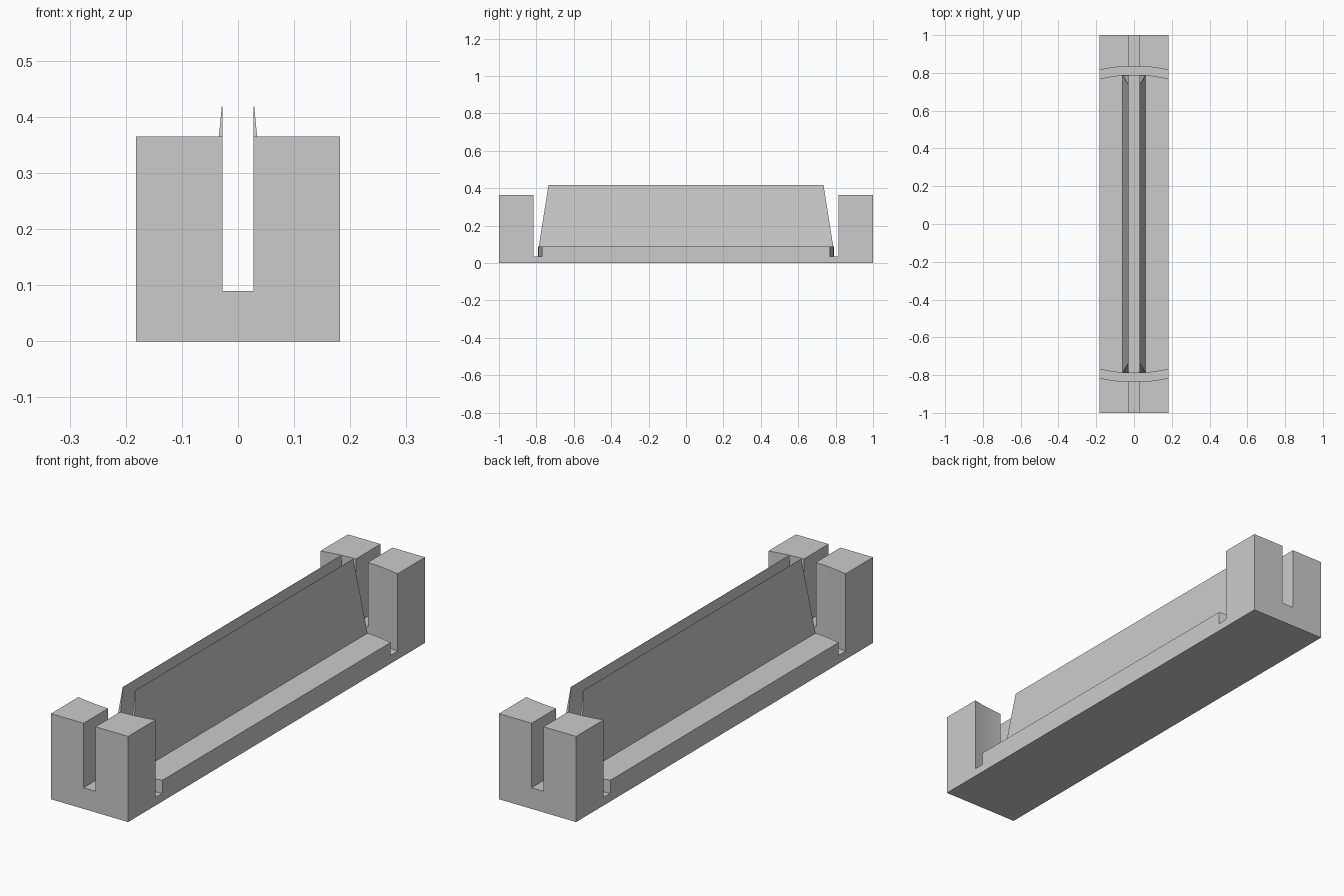
import bpy, bmesh, math
from mathutils import Vector

if "Cube" in bpy.data.objects:
    bpy.data.objects.remove(bpy.data.objects["Cube"], do_unlink=True)

HALF_W, HALF_L = 0.182, 1.0
FLOOR, DECK, POST_TOP, FIN_TOP = 0.035, 0.09, 0.365, 0.418
R_IN, R_OUT, SLOT = 0.79, 0.835, 0.028

grey = bpy.data.materials.new("plain grey")
grey.use_nodes = True
grey.diffuse_color = (0.6, 0.6, 0.6, 1)
grey.node_tree.nodes["Principled BSDF"].inputs["Base Color"].default_value = (0.6, 0.6, 0.6, 1)


def make_object(name, bm):
    bmesh.ops.recalc_face_normals(bm, faces=bm.faces)
    mesh = bpy.data.meshes.new(name)
    bm.to_mesh(mesh)
    bm.free()
    obj = bpy.data.objects.new(name, mesh)
    bpy.context.collection.objects.link(obj)
    mesh.materials.append(grey)
    return obj


def box(name, low, high):
    bm = bmesh.new()
    bmesh.ops.create_cube(bm, size=1)
    for v in bm.verts:
        v.co = [(a + b) / 2 + c * (b - a) for a, b, c in zip(low, high, v.co)]
    return make_object(name, bm)


def lathe(name, profile, steps):
    bm = bmesh.new()
    verts = [bm.verts.new((r, 0, z)) for r, z in profile]
    edges = [bm.edges.new(pair) for pair in zip(verts, verts[1:])]
    bmesh.ops.spin(bm, geom=verts + edges, cent=(0, 0, 0), axis=(0, 0, 1),
                   angle=math.tau, steps=steps, use_merge=True)
    bmesh.ops.remove_doubles(bm, verts=bm.verts, dist=1e-5)
    return make_object(name, bm)


def cut(target, cutter):
    mod = target.modifiers.new("cut", "BOOLEAN")
    mod.operation, mod.solver, mod.object = "DIFFERENCE", "EXACT", cutter
    bpy.context.view_layer.objects.active = target
    bpy.ops.object.modifier_apply(modifier=mod.name)
    bpy.data.objects.remove(cutter, do_unlink=True)


# Body: block with a round deck, a curved groove at each end and slotted posts
body = box("body", (-HALF_W, -HALF_L, 0), (HALF_W, HALF_L, POST_TOP))
cut(body, lathe("deck_cutter", [(0, DECK), (R_IN, DECK), (R_IN, FLOOR),
                                (R_OUT, FLOOR), (R_OUT, 0.6), (0, 0.6)], 256))
for side in (-1, 1):
    ends = sorted((side * 0.815, side * 1.1))
    cut(body, box("slot_cutter", (-SLOT, ends[0], DECK), (SLOT, ends[1], 0.6)))

bpy.ops.object.select_all(action="DESELECT")
body.select_set(True)
bpy.context.view_layer.objects.active = body
bpy.ops.object.shade_smooth_by_angle(angle=math.radians(20))

# Fins: tall walls that taper to a thin top edge, with sloping ends
for name, side in (("left_fin", 1), ("right_fin", -1)):
    bm = bmesh.new()
    bmesh.ops.create_cube(bm, size=2)
    for v in bm.verts:
        top, outer = v.co.z > 0, v.co.x > 0
        x = SLOT + (0.001 if top else 0.032) * outer
        y = 0.735 if top else 0.787
        v.co = Vector((side * x, math.copysign(y, v.co.y), FIN_TOP if top else DECK))
    make_object(name, bm)
